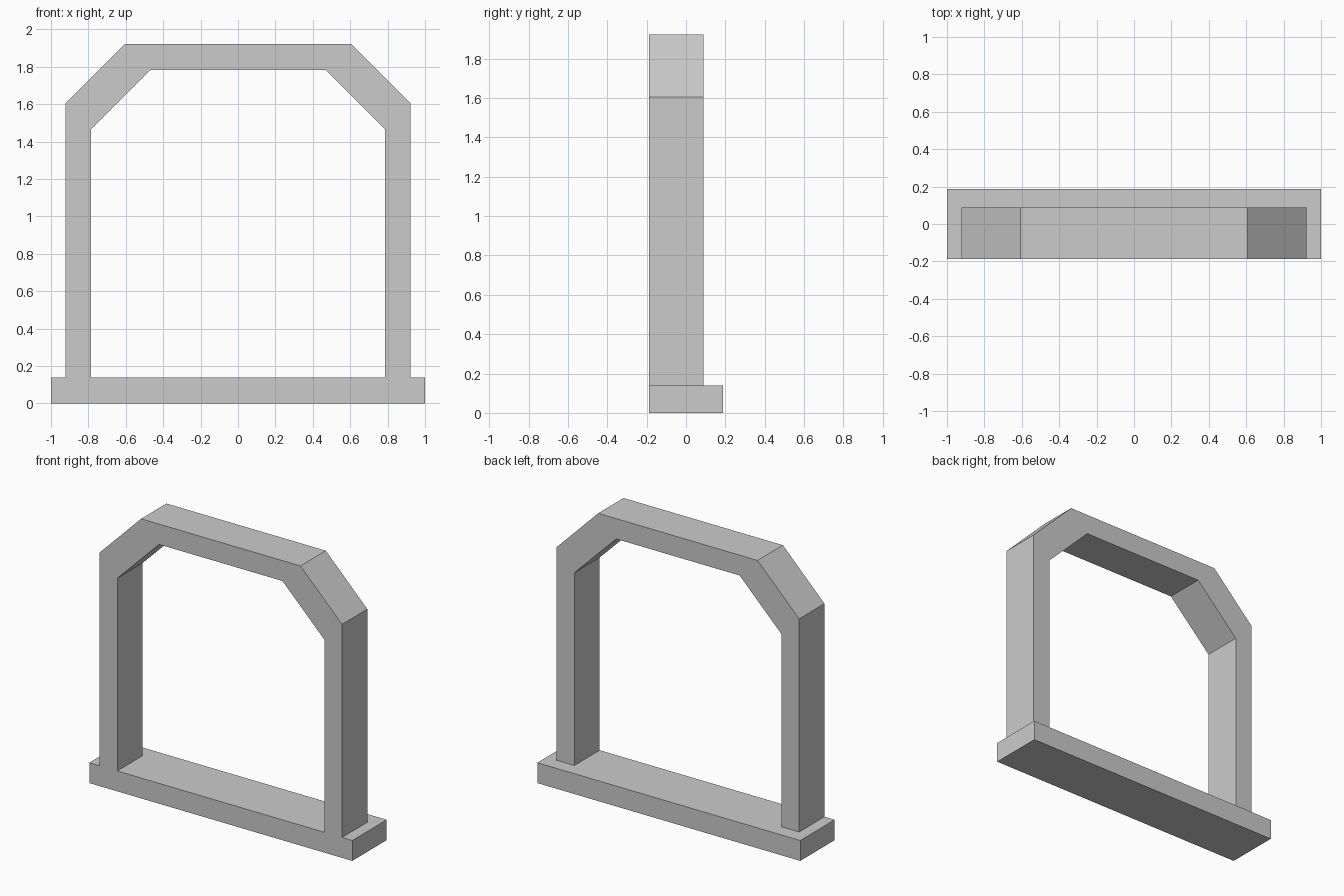
import bpy
import bmesh

cube = bpy.data.objects.get("Cube")
if cube:
    bpy.data.objects.remove(cube, do_unlink=True)

grey = bpy.data.materials.new("light_grey")
grey.use_nodes = True
colour = (0.6, 0.6, 0.6, 1)
grey.diffuse_color = colour
grey.node_tree.nodes["Principled BSDF"].inputs["Base Color"].default_value = colour

FRONT = -0.187
BASE_TOP = 0.14


def extrude_profile(name, half, depth):
    """Mirror a right-hand (x, z) outline across x = 0 and extrude it back from the front."""
    outline = half + [(-x, z) for x, z in reversed(half)]
    bm = bmesh.new()
    face = bm.faces.new([bm.verts.new((x, FRONT, z)) for x, z in outline])
    result = bmesh.ops.extrude_face_region(bm, geom=[face])
    moved = [v for v in result["geom"] if isinstance(v, bmesh.types.BMVert)]
    bmesh.ops.translate(bm, verts=moved, vec=(0, depth, 0))
    bmesh.ops.recalc_face_normals(bm, faces=bm.faces)
    mesh = bpy.data.meshes.new(name)
    bm.to_mesh(mesh)
    bm.free()
    mesh.materials.append(grey)
    obj = bpy.data.objects.new(name, mesh)
    bpy.context.collection.objects.link(obj)
    return obj


# Sill slab, deeper than the frame towards the back
extrude_profile("base_sill", [(1, 0), (1, BASE_TOP)], 0.374)

# Arch with chamfered corners: inner edge up, then outer edge
inner = [(0.787, BASE_TOP), (0.787, 1.465), (0.469, 1.782)]
outer = [(0.922, BASE_TOP), (0.922, 1.605), (0.606, 1.922)]
# Split at the centre line so the opening stays clear
arch = extrude_profile("arch_frame", outer, 0.275)
bpy.data.objects.remove(arch, do_unlink=True)

bm = bmesh.new()
rings = []
for y in (FRONT, FRONT + 0.275):
    for path in (outer, inner):
        full = path + [(-x, z) for x, z in reversed(path)]
        rings.append([bm.verts.new((x, y, z)) for x, z in full])
front_out, front_in, back_out, back_in = rings
for a, b in ((front_out, front_in), (back_in, back_out),
             (back_out, front_out), (front_in, back_in)):
    for i in range(len(a) - 1):
        bm.faces.new((a[i], a[i + 1], b[i + 1], b[i]))
for end in (0, -1):
    bm.faces.new([ring[end] for ring in (front_out, front_in, back_in, back_out)])
bmesh.ops.recalc_face_normals(bm, faces=bm.faces)
mesh = bpy.data.meshes.new("arch_frame")
bm.to_mesh(mesh)
bm.free()
mesh.materials.append(grey)
bpy.context.collection.objects.link(bpy.data.objects.new("arch_frame", mesh))
